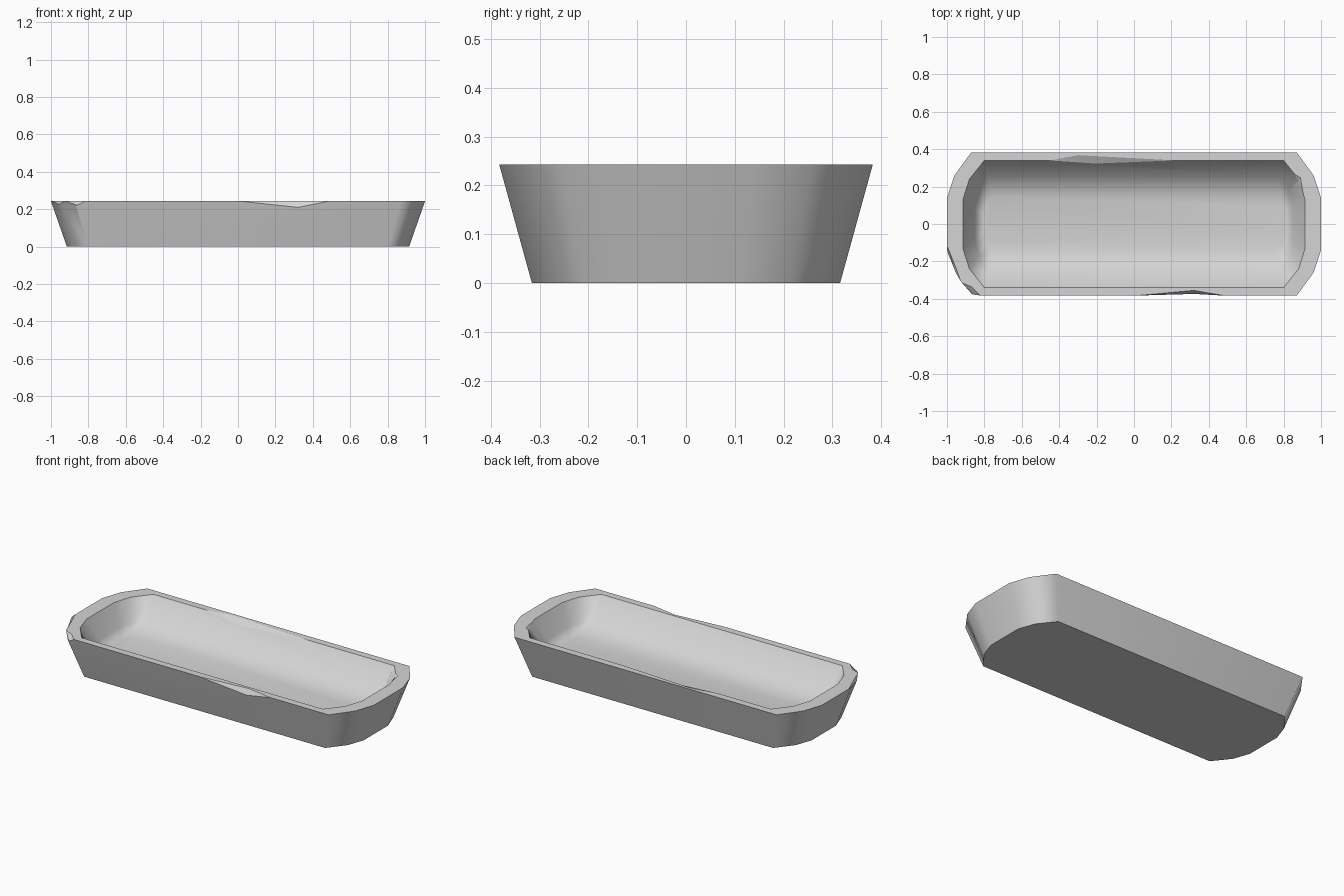
import bpy, bmesh, math

old = bpy.data.objects.get("Cube")
if old:
    bpy.data.objects.remove(old, do_unlink=True)

TOP = 0.243
stone = bpy.data.materials.new("grey_stone")
stone.use_nodes = True
colour = (0.66, 0.66, 0.66, 1)
stone.diffuse_color = colour
stone.node_tree.nodes["Principled BSDF"].inputs["Base Color"].default_value = colour


def outline(quarter):
    """Mirror one corner into a full anticlockwise outline."""
    right = [(x, -y) for x, y in quarter] + [(x, y) for x, y in reversed(quarter)]
    return right + [(-x, -y) for x, y in right]


def new_object(name, bm):
    bmesh.ops.recalc_face_normals(bm, faces=bm.faces)
    mesh = bpy.data.meshes.new(name)
    bm.to_mesh(mesh)
    bm.free()
    mesh.materials.append(stone)
    obj = bpy.data.objects.new(name, mesh)
    bpy.context.collection.objects.link(obj)
    return obj


# Trough body: outside base, outside rim, inside rim, rounded basin
sections = [([(0.80, 0.316), (0.88, 0.215), (0.915, 0.115)], 0),
            ([(0.87, 0.383), (0.96, 0.26), (1.0, 0.14)], TOP),
            ([(0.80, 0.34), (0.88, 0.24), (0.915, 0.13)], TOP),
            ([(0.78, 0.255), (0.83, 0.17), (0.85, 0.09)], 0.125),
            ([(0.76, 0.14), (0.79, 0.09), (0.80, 0.045)], 0.07)]
bm = bmesh.new()
rings = [[bm.verts.new((x, y, z)) for x, y in outline(quarter)]
         for quarter, z in sections]
for low, high in zip(rings, rings[1:]):
    for i in range(len(low)):
        j = (i + 1) % len(low)
        bm.faces.new((low[i], low[j], high[j], high[i]))
bm.faces.new(rings[0])
bm.faces.new(rings[-1])
trough = new_object("stone_trough", bm)


def chip(name, start, end, on_rim, on_wall, outside):
    """Cut a shallow two-faced chip out of a rim edge."""
    cut = bmesh.new()
    for x, y, z in ((*start, TOP), (*end, TOP), (*on_rim, TOP), on_wall, outside):
        cut.verts.new((x, y, z))
    bmesh.ops.convex_hull(cut, input=cut.verts)
    cutter = new_object(name, cut)
    cutter.hide_render = True
    mod = trough.modifiers.new(name, "BOOLEAN")
    mod.operation = "DIFFERENCE"
    mod.solver = "EXACT"
    mod.object = cutter
    return cutter


# Worn chips around the rim
cutters = [
    chip("front_chip", (0.0, -0.384), (0.49, -0.384), (0.32, -0.355),
         (0.32, -0.375, 0.208), (0.3, -0.46, 0.35)),
    chip("corner_chip", (-0.92, -0.315), (-0.82, -0.384), (-0.87, -0.335),
         (-0.86, -0.375, 0.218), (-0.95, -0.45, 0.32)),
    chip("side_chip", (-0.998, -0.12), (-0.925, -0.31), (-0.95, -0.24),
         (-0.955, -0.258, 0.225), (-1.05, -0.3, 0.3)),
    chip("back_chip", (-0.45, 0.34), (0.22, 0.34), (-0.3, 0.368),
         (-0.2, 0.32, 0.218), (-0.2, 0.25, 0.32)),
    chip("end_chip", (0.86, 0.265), (0.905, 0.16), (0.89, 0.247),
         (0.87, 0.225, 0.222), (0.82, 0.19, 0.3)),
]

# Bake the chips and remove the cutters
bpy.context.view_layer.update()
graph = bpy.context.evaluated_depsgraph_get()
baked = bpy.data.meshes.new_from_object(trough.evaluated_get(graph))
trough.modifiers.clear()
trough.data = baked
for cutter in cutters:
    bpy.data.objects.remove(cutter, do_unlink=True)

# Smooth basin and outer walls, crisp rim, base and chips
bm = bmesh.new()
bm.from_mesh(baked)
for face in bm.faces:
    face.smooth = True
    face.material_index = 0
for edge in bm.edges:
    middle = (edge.verts[0].co + edge.verts[1].co) / 2
    facing = [f.normal.z for f in edge.link_faces]
    basin = min(facing) > 0.05
    wall = max(facing) < 0 and min(facing) > -0.9
    smooth_side = middle.z < TOP - 0.04 and (basin or wall)
    edge.smooth = smooth_side or edge.calc_face_angle(0) < math.radians(20)
bm.to_mesh(baked)
bm.free()

# Large faces keep their flat shading
weighted = trough.modifiers.new("weighted_normals", "WEIGHTED_NORMAL")
weighted.keep_sharp = True
